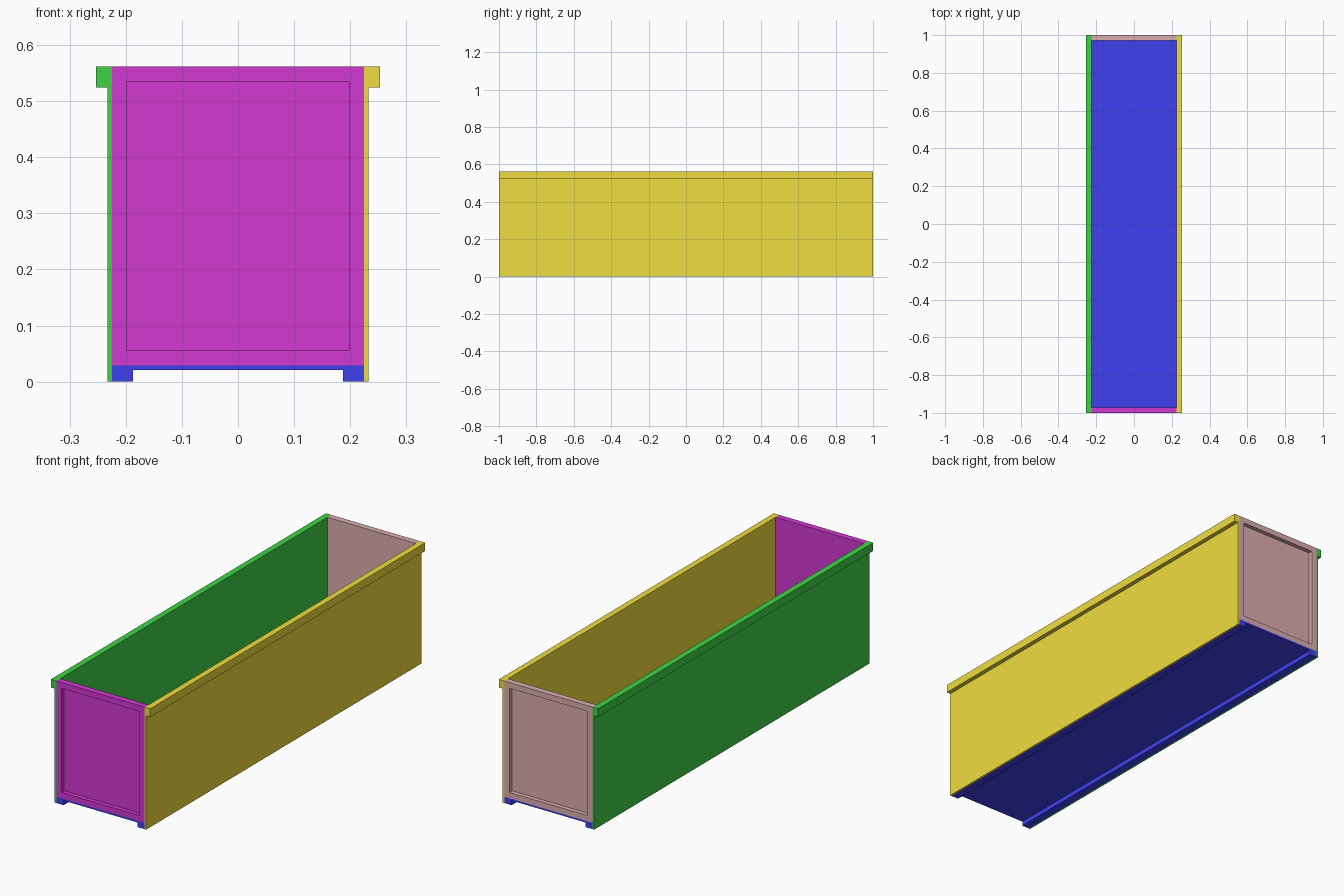
import bpy
import bmesh
from mathutils import Matrix, Vector

if "Cube" in bpy.data.objects:
    bpy.data.objects.remove(bpy.data.objects["Cube"])

HALF_X, TOP, FLOOR_TOP = 0.225, 0.5615, 0.029
SHEET, DEPTH, RIM = 0.008, 0.028, 0.0375


def finish(name, bm, color):
    bmesh.ops.recalc_face_normals(bm, faces=bm.faces)
    mesh = bpy.data.meshes.new(name)
    bm.to_mesh(mesh)
    bm.free()
    obj = bpy.data.objects.new(name, mesh)
    bpy.context.collection.objects.link(obj)
    mat = bpy.data.materials.new(name + "_paint")
    mat.diffuse_color = (*color, 1)
    mat.use_nodes = True
    mat.node_tree.nodes["Principled BSDF"].inputs["Base Color"].default_value = mat.diffuse_color
    mesh.materials.append(mat)


def extruded_profile(name, points, color):
    """Sweep an x-z outline along the full length."""
    bm = bmesh.new()
    face = bm.faces.new([bm.verts.new((x, -1, z)) for x, z in points])
    result = bmesh.ops.extrude_face_region(bm, geom=[face])
    verts = [g for g in result["geom"] if isinstance(g, bmesh.types.BMVert)]
    bmesh.ops.translate(bm, verts=verts, vec=(0, 2, 0))
    # the source face stays as the front cap
    finish(name, bm, color)


def end_panel(name, side, color):
    """Upright slab with a recessed field on its outer face."""
    bm = bmesh.new()
    height = TOP - FLOOR_TOP
    centre = Vector((0, side * (1 - DEPTH / 2), FLOOR_TOP + height / 2))
    bmesh.ops.create_cube(bm, size=1, matrix=Matrix.Translation(centre)
                          @ Matrix.Diagonal((2 * HALF_X, DEPTH, height, 1)))
    bm.normal_update()
    outer = max(bm.faces, key=lambda f: f.normal.y * side)
    bmesh.ops.inset_region(bm, faces=[outer], thickness=RIM)
    result = bmesh.ops.extrude_face_region(bm, geom=[outer])
    verts = [g for g in result["geom"] if isinstance(g, bmesh.types.BMVert)]
    bmesh.ops.translate(bm, verts=verts, vec=(0, -side * (DEPTH - SHEET), 0))
    if outer.is_valid:
        bmesh.ops.delete(bm, geom=[outer], context='FACES_ONLY')
    finish(name, bm, color)


# Long side walls with an outward top lip
wall = [(HALF_X, 0), (HALF_X + SHEET, 0), (HALF_X + SHEET, TOP - RIM),
        (HALF_X + DEPTH, TOP - RIM), (HALF_X + DEPTH, TOP), (HALF_X, TOP)]
for name, s, color in (("left_wall", -1, (0.05, 0.65, 0.06)),
                       ("right_wall", 1, (0.87, 0.72, 0.05))):
    extruded_profile(name, [(s * x, z) for x, z in wall], color)

# Floor sheet with a runner under each long edge
half_floor = [(HALF_X, FLOOR_TOP), (HALF_X, 0), (HALF_X - RIM, 0),
              (HALF_X - RIM, FLOOR_TOP - SHEET)]
extruded_profile("floor", half_floor + [(-x, z) for x, z in reversed(half_floor)],
                 (0.05, 0.05, 0.87))

# Framed end panels standing on the floor
end_panel("front_panel", -1, (0.65, 0.04, 0.65))
end_panel("back_panel", 1, (0.72, 0.42, 0.42))
